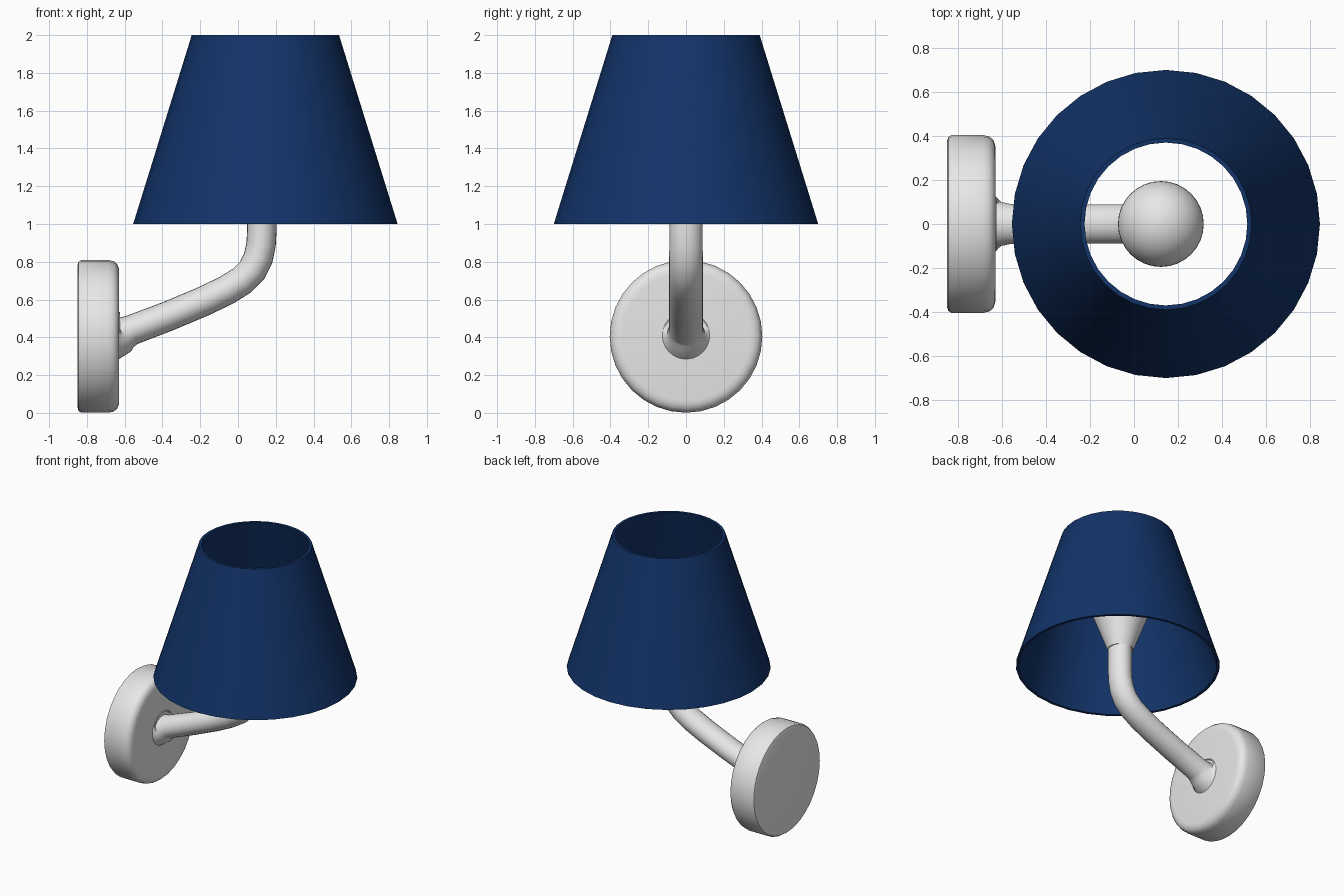
import bpy, bmesh, math
from mathutils import Vector, Matrix

cube = bpy.data.objects.get("Cube")
if cube:
    bpy.data.objects.remove(cube, do_unlink=True)


def material(name, colour):
    mat = bpy.data.materials.new(name)
    mat.use_nodes = True
    mat.diffuse_color = (*colour, 1)
    bsdf = next(n for n in mat.node_tree.nodes if n.type == 'BSDF_PRINCIPLED')
    bsdf.inputs["Base Color"].default_value = (*colour, 1)
    return mat


def skin(name, rings, mat, loop=False, angle=35):
    """Bridge equal rings of points; cap the ends unless the rings form a loop."""
    bm = bmesh.new()
    rows = [[bm.verts.new(p) for p in ring] for ring in rings]
    count = len(rows[0])
    pairs = list(zip(rows, rows[1:])) + ([(rows[-1], rows[0])] if loop else [])
    for a, b in pairs:
        for i in range(count):
            j = (i + 1) % count
            bm.faces.new((a[i], a[j], b[j], b[i]))
    if not loop:
        bm.faces.new(rows[0])
        bm.faces.new(rows[-1])
    bmesh.ops.recalc_face_normals(bm, faces=bm.faces)
    mesh = bpy.data.meshes.new(name)
    bm.to_mesh(mesh)
    bm.free()
    mesh.materials.append(mat)
    obj = bpy.data.objects.new(name, mesh)
    bpy.context.collection.objects.link(obj)
    bpy.ops.object.select_all(action='DESELECT')
    obj.select_set(True)
    bpy.context.view_layer.objects.active = obj
    bpy.ops.object.shade_smooth_by_angle(angle=math.radians(angle))
    return obj


def circle(centre, u, v, sides=32):
    turns = [math.tau * i / sides for i in range(sides)]
    return [centre + u * math.cos(t) + v * math.sin(t) for t in turns]


def lathe(name, profile, base, mat, turn=Matrix.Identity(3), **options):
    """Spin (radius, height) points around the turned z axis through base."""
    ux, uy, uz = (turn @ Vector(a) for a in ((1, 0, 0), (0, 1, 0), (0, 0, 1)))
    rings = [circle(Vector(base) + uz * h, ux * r, uy * r) for r, h in profile]
    return skin(name, rings, mat, **options)


navy = material("navy fabric", (0.006, 0.033, 0.14))
white = material("soft white", (0.8, 0.8, 0.8))

# Open tapered shade with a thin wall
lathe("lamp_shade", [(0.70, 1), (0.39, 2), (0.37, 2), (0.68, 1)],
      (0.145, 0, 0), navy, loop=True)

# Round wall plate, facing +x, with a rounded front rim
plate = [(0.375, 0), (0.395, 0.006), (0.404, 0.02), (0.404, 0.165),
         (0.398, 0.192), (0.383, 0.21), (0.36, 0.219), (0.34, 0.221)]
lathe("wall_plate", plate, (-0.85, 0, 0.405), white,
      Matrix.Rotation(math.pi / 2, 3, 'Y'))

# Curved arm: flared root, sloping tube, bend, upright
path = [(-0.64, 0.41, 0.135), (-0.625, 0.41, 0.122), (-0.61, 0.415, 0.10),
        (-0.59, 0.427, 0.086), (-0.56, 0.44, 0.08), (-0.37, 0.512, 0.079),
        (-0.18, 0.592, 0.079), (-0.06, 0.65, 0.079), (0.02, 0.70, 0.079),
        (0.075, 0.755, 0.079), (0.107, 0.82, 0.079), (0.122, 0.89, 0.078),
        (0.126, 0.96, 0.078), (0.126, 1.15, 0.078)]
points = [Vector((x, 0, z)) for x, z, r in path]
rings = []
for i, (p, (x, z, r)) in enumerate(zip(points, path)):
    along = (points[min(i + 1, len(points) - 1)] - points[max(i - 1, 0)]).normalized()
    if i < 2:
        along = Vector((1, 0, 0))
    side = Vector((0, 1, 0))
    wide = r if i < 3 else r * 1.13
    rings.append(circle(p, along.cross(side) * r, side * wide, 24))
skin("curved_arm", rings, white, angle=50)

# Bulb: conical neck running into a globe
globe_radius, globe_height = 0.195, 1.45
bulb = [(0.088, 1.13), (0.095, 1.15)]
for i in range(15):
    a = math.radians(-25 + 114 * i / 14)
    bulb.append((globe_radius * math.cos(a), globe_height + globe_radius * math.sin(a)))
lathe("light_bulb", bulb, (0.122, 0, 0), white)
